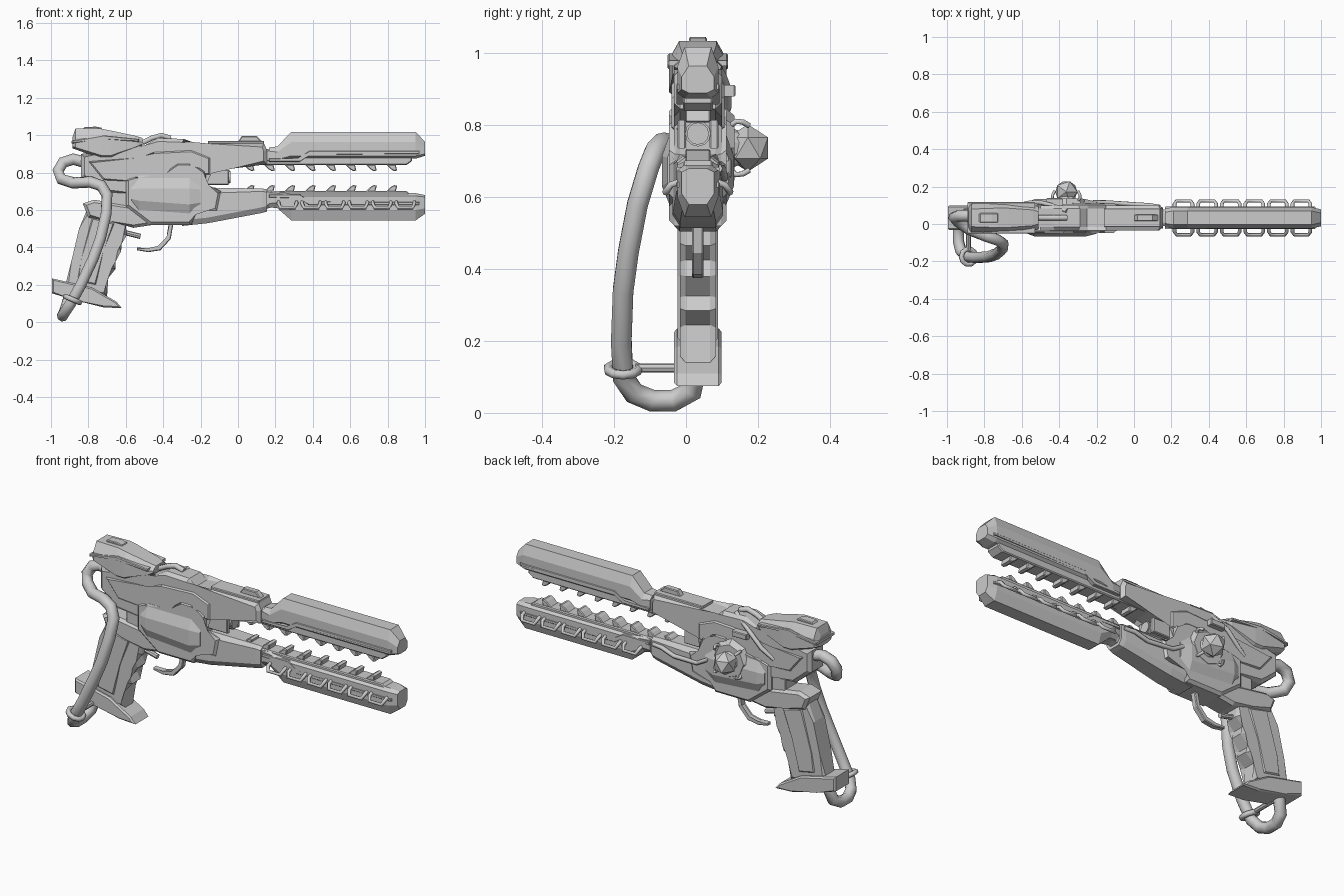
import bpy, bmesh, math
from mathutils import Vector, Matrix

C = 0.033  # y of the gun's centre plane


def finish(name, bm):
    bmesh.ops.recalc_face_normals(bm, faces=bm.faces)
    me = bpy.data.meshes.new(name)
    bm.to_mesh(me)
    bm.free()
    ob = bpy.data.objects.new(name, me)
    bpy.context.collection.objects.link(ob)
    return ob


def prism(name, prof, half, bevel=0.0, y=C):
    """Extrude an x-z outline along y, with chamfered side rims."""
    bm = bmesh.new()
    a = [bm.verts.new((x, y - half, z)) for x, z in prof]
    b = [bm.verts.new((x, y + half, z)) for x, z in prof]
    caps = [bm.faces.new(a), bm.faces.new(b[::-1])]
    n = len(prof)
    for i in range(n):
        bm.faces.new((a[i], b[i], b[(i + 1) % n], a[(i + 1) % n]))
    if bevel:
        rim = list({e for f in caps for e in f.edges})
        bmesh.ops.bevel(bm, geom=rim, offset=bevel, segments=1, affect='EDGES')
    return finish(name, bm)


def loft(name, stations, cy=0.02, y=C):
    """Octagonal sections along x: (x, z_low, z_high, half_width, top_chamfer, bottom_chamfer)."""
    bm = bmesh.new()
    rings = []
    for x, lo, hi, h, ct, cb in stations:
        pts = [(-h, lo + cb), (-h + cy, lo), (h - cy, lo), (h, lo + cb),
               (h, hi - ct), (h - cy, hi), (-h + cy, hi), (-h, hi - ct)]
        rings.append([bm.verts.new((x, y + p, z)) for p, z in pts])
    for r, s in zip(rings, rings[1:]):
        for i in range(8):
            bm.faces.new((r[i], r[(i + 1) % 8], s[(i + 1) % 8], s[i]))
    bm.faces.new(rings[0])
    bm.faces.new(rings[-1])
    return finish(name, bm)


def tube(name, pts, r, res=1, cyclic=False):
    cu = bpy.data.curves.new(name, 'CURVE')
    cu.dimensions = '3D'
    cu.bevel_depth, cu.bevel_resolution, cu.use_fill_caps = r, res, True
    sp = cu.splines.new('POLY')
    sp.points.add(len(pts) - 1)
    for p, q in zip(sp.points, pts):
        p.co = (*q, 1)
    sp.use_cyclic_u = cyclic
    tmp = bpy.data.objects.new(name + "_path", cu)
    bpy.context.collection.objects.link(tmp)
    me = bpy.data.meshes.new_from_object(tmp.evaluated_get(bpy.context.evaluated_depsgraph_get()))
    bpy.data.objects.remove(tmp)
    ob = bpy.data.objects.new(name, me)
    bpy.context.collection.objects.link(ob)
    return ob


def cyl(name, loc, r1, r2, depth, sides, axis):
    bm = bmesh.new()
    rot = Vector((0, 0, 1)).rotation_difference(Vector(axis)).to_matrix().to_4x4()
    bmesh.ops.create_cone(bm, cap_ends=True, segments=sides, radius1=r1, radius2=r2, depth=depth,
                          matrix=Matrix.Translation(loc) @ rot)
    return finish(name, bm)


def box(name, x0, x1, y0, y1, z0, z1):
    return prism(name, [(x0, z0), (x1, z0), (x1, z1), (x0, z1)], (y1 - y0) / 2, 0.004, (y0 + y1) / 2)


# Twin barrels
loft("upper_barrel", [(0.165, 0.86, 0.935, 0.05, 0.02, 0.01), (0.21, 0.86, 0.94, 0.057, 0.03, 0.01),
                      (0.285, 0.875, 1.018, 0.057, 0.055, 0.015), (0.95, 0.875, 1.018, 0.057, 0.055, 0.015),
                      (1.0, 0.89, 0.965, 0.045, 0.03, 0.01)])
loft("lower_barrel", [(0.165, 0.615, 0.70, 0.05, 0.01, 0.02), (0.21, 0.61, 0.70, 0.057, 0.01, 0.03),
                      (0.285, 0.545, 0.69, 0.057, 0.015, 0.055), (0.95, 0.545, 0.69, 0.057, 0.015, 0.055),
                      (1.0, 0.58, 0.68, 0.045, 0.01, 0.03)])

# Barrel side plates and toothed rails, mirrored about the gap
GAP = 0.777
plate = [(0.165, 0.858), (0.33, 0.858), (0.39, 0.9), (0.97, 0.9), (0.97, 0.915), (0.38, 0.915), (0.32, 0.875), (0.165, 0.875)]
rail = [(-0.03, 0.84), (0.9, 0.84), (0.93, 0.862), (0.93, 0.885), (0.36, 0.885), (0.3, 0.865), (0.0, 0.865)]
tooth = [(0, 0.843), (0.05, 0.843), (0.058, 0.812), (0.042, 0.808), (0.025, 0.818)]
for name, s in (("upper", 1), ("lower", -1)):
    m = lambda pr, dx=0: [(x + dx, z if s > 0 else 2 * GAP - z - 0.012) for x, z in pr]
    prism(name + "_side_plate", m(plate), 0.06, 0.003)
    prism(name + "_rail", m(rail), 0.042, 0.005)
    for i in range(8):
        prism(f"{name}_tooth_{i}", m(tooth, 0.03 + 0.109 * i), 0.035, 0.004)

# Staples along the lower barrel
for i in range(6):
    x = 0.265 + 0.126 * i
    for s in (-1, 1):
        path = [(-0.048, 0.045, 0.645), (-0.048, 0.075, 0.635), (-0.038, 0.09, 0.613),
                (0.038, 0.09, 0.613), (0.048, 0.075, 0.635), (0.048, 0.045, 0.645)]
        tube(f"staple_{i}_{s}", [(x + a, C + s * b, z) for a, b, z in path], 0.01)

# Receiver
prism("upper_receiver", [(-0.84, 0.9), (-0.84, 0.78), (-0.74, 0.695), (-0.55, 0.69), (-0.16, 0.7), (-0.16, 0.81),
                         (-0.03, 0.84), (0.155, 0.845), (0.155, 0.92), (0.14, 0.955), (-0.15, 0.955), (-0.25, 0.945),
                         (-0.29, 0.98), (-0.43, 0.985), (-0.5, 0.945), (-0.56, 0.92)], 0.067, 0.018)
prism("receiver_side_panel", [(-0.8, 0.86), (-0.72, 0.76), (-0.5, 0.75), (-0.15, 0.79), (-0.15, 0.88),
                              (-0.25, 0.92), (-0.45, 0.91), (-0.55, 0.87)], 0.074, 0.008)
loft("lower_receiver", [(-0.3, 0.515, 0.72, 0.07, 0.03, 0.03), (-0.16, 0.53, 0.72, 0.07, 0.03, 0.03),
                        (0.13, 0.585, 0.715, 0.06, 0.015, 0.03), (0.155, 0.592, 0.71, 0.056, 0.015, 0.03)])
loft("barrel_collar_low", [(0.13, 0.6, 0.71, 0.045, 0.01, 0.02), (0.2, 0.62, 0.7, 0.045, 0.01, 0.02)])
loft("barrel_collar_high", [(0.13, 0.85, 0.93, 0.045, 0.01, 0.01), (0.2, 0.86, 0.92, 0.045, 0.01, 0.01)])

# Central housing and armour plates
prism("housing", [(-0.6, 0.77), (-0.55, 0.785), (-0.37, 0.785), (-0.33, 0.855), (-0.25, 0.855), (-0.24, 0.815),
                  (-0.17, 0.815), (-0.17, 0.72), (-0.09, 0.70), (-0.11, 0.595), (-0.24, 0.59), (-0.25, 0.52),
                  (-0.47, 0.52), (-0.6, 0.62)], 0.08, 0.015)
loft("housing_armour", [(-0.57, 0.62, 0.77, 0.085, 0.06, 0.04), (-0.53, 0.59, 0.785, 0.1, 0.07, 0.06),
                        (-0.26, 0.57, 0.785, 0.1, 0.07, 0.06), (-0.2, 0.6, 0.77, 0.085, 0.06, 0.04)], 0.025)
cyl("muzzle_tube", (-0.11, C, 0.777), 0.031, 0.031, 0.14, 12, (1, 0, 0))
cyl("muzzle_lip", (-0.055, C, 0.777), 0.036, 0.036, 0.02, 12, (1, 0, 0))
for s in (-1, 1):
    box(f"muzzle_strut_{s}", -0.18, -0.05, C + s * 0.045 - 0.012, C + s * 0.045 + 0.012, 0.735, 0.815)

# Rear block and top details
loft("rear_block", [(-0.885, 0.93, 0.99, 0.06, 0.03, 0.01), (-0.87, 0.925, 1.035, 0.075, 0.05, 0.01),
                    (-0.73, 0.872, 1.035, 0.08, 0.05, 0.02), (-0.68, 0.872, 1.025, 0.08, 0.045, 0.02),
                    (-0.54, 0.93, 0.995, 0.07, 0.03, 0.01), (-0.51, 0.945, 0.985, 0.06, 0.02, 0.01)], 0.028)
prism("rear_block_trim", [(-0.89, 0.955), (-0.72, 0.985), (-0.53, 0.965), (-0.53, 0.98), (-0.72, 1.0), (-0.89, 0.97)], 0.084, 0.004)
prism("rear_block_ridge", [(-0.84, 1.02), (-0.72, 1.02), (-0.73, 1.04), (-0.76, 1.046), (-0.82, 1.044)], 0.025, 0.004)
tube("hammer_spur", [(-0.51, C, 0.96), (-0.46, C, 0.985), (-0.41, C, 1.0), (-0.36, C, 0.985)], 0.015)
box("sight_plate", -0.16, 0.14, C - 0.05, C + 0.05, 0.95, 0.968)
prism("front_sight", [(0.0, 0.965), (0.02, 0.995), (0.1, 0.995), (0.13, 0.965)], 0.018, 0.004)
box("side_switch", -0.47, -0.38, C + 0.06, C + 0.105, 0.88, 0.912)

# Left-hand pipes
tube("left_upper_pipe", [(-0.62, 0.1, 0.8), (-0.55, 0.115, 0.85), (-0.5, 0.115, 0.9), (-0.44, 0.1, 0.94), (-0.36, 0.07, 0.985)], 0.012)
tube("left_lower_pipe", [(-0.22, 0.115, 0.7), (-0.15, 0.115, 0.66), (0.0, 0.105, 0.655), (0.08, 0.1, 0.68), (0.14, 0.09, 0.68)], 0.012)

# Faceted core with its mount and claws
core = (-0.362, 0.172, 0.737)
cyl("core_mount", (core[0], 0.12, core[2]), 0.115, 0.09, 0.03, 8, (0, 1, 0))
cyl("core_socket", (core[0], 0.135, core[2]), 0.06, 0.045, 0.04, 10, (0, 1, 0))
bm = bmesh.new()
bmesh.ops.create_icosphere(bm, subdivisions=1, radius=0.066, matrix=Matrix.Translation(core))
finish("core_ball", bm)
for i in range(4):
    a = math.pi / 4 + i * math.pi / 2
    tube(f"core_claw_{i}", [(core[0] + r * math.cos(a), y, core[2] + r * math.sin(a))
                            for r, y in ((0.09, 0.125), (0.105, 0.14), (0.102, 0.158), (0.088, 0.175))], 0.008)

# Grip, cap and pommel
prism("grip_cap", [(-0.83, 0.635), (-0.77, 0.655), (-0.58, 0.625), (-0.5, 0.58), (-0.46, 0.52), (-0.56, 0.505),
                   (-0.68, 0.54), (-0.8, 0.56)], 0.066, 0.015)
box("grip_bridge", -0.68, -0.48, C - 0.055, C + 0.055, 0.55, 0.7)
prism("grip", [(-0.8, 0.62), (-0.85, 0.5), (-0.89, 0.33), (-0.93, 0.17), (-0.7, 0.14), (-0.71, 0.245), (-0.655, 0.285),
               (-0.675, 0.325), (-0.625, 0.38), (-0.64, 0.425), (-0.595, 0.465), (-0.6, 0.53), (-0.6, 0.6)], 0.05, 0.016)
prism("grip_side_panel", [(-0.78, 0.56), (-0.84, 0.33), (-0.86, 0.22), (-0.76, 0.2), (-0.72, 0.38), (-0.66, 0.53)], 0.056, 0.007)
prism("pommel", [(-0.995, 0.235), (-0.78, 0.185), (-0.65, 0.11), (-0.62, 0.075), (-0.72, 0.08), (-0.88, 0.12),
                 (-0.995, 0.155)], 0.066, 0.008)

# Trigger and peg
trig = [(-0.37, 0.53), (-0.378, 0.455), (-0.425, 0.405), (-0.48, 0.392), (-0.54, 0.4), (-0.54, 0.385),
        (-0.48, 0.375), (-0.415, 0.385), (-0.36, 0.445), (-0.345, 0.53)]
prism("trigger", trig, 0.016, 0.004)
cyl("grip_peg", (-0.565, C, 0.47), 0.014, 0.014, 0.09, 8, (1, 0, -0.25))

# Lanyard cable, ring and link
tube("cable", [(-0.8, 0.04, 0.85), (-0.88, 0.045, 0.872), (-0.935, 0.045, 0.855), (-0.962, 0.035, 0.81), (-0.945, 0.015, 0.765),
               (-0.88, -0.03, 0.745), (-0.79, -0.065, 0.75), (-0.73, -0.085, 0.73), (-0.7, -0.105, 0.68),
               (-0.705, -0.135, 0.58), (-0.735, -0.16, 0.45), (-0.775, -0.175, 0.34), (-0.84, -0.18, 0.2),
               (-0.895, -0.175, 0.1), (-0.925, -0.145, 0.055), (-0.938, -0.095, 0.034), (-0.938, -0.035, 0.034),
               (-0.925, 0.015, 0.06), (-0.9, 0.03, 0.14)], 0.031, 2)
tilt = Vector((0.4, 0, 0.92)).rotation_difference(Vector((0, 0, 1))).inverted()
ring = [tilt @ Vector((0.042 * math.cos(i * math.pi / 5), 0.042 * math.sin(i * math.pi / 5), 0)) + Vector((-0.885, -0.175, 0.122))
        for i in range(10)]
tube("cable_ring", ring, 0.014, 1, True)
cyl("ring_link", (-0.885, -0.07, 0.125), 0.013, 0.013, 0.14, 8, (0, 1, 0))
